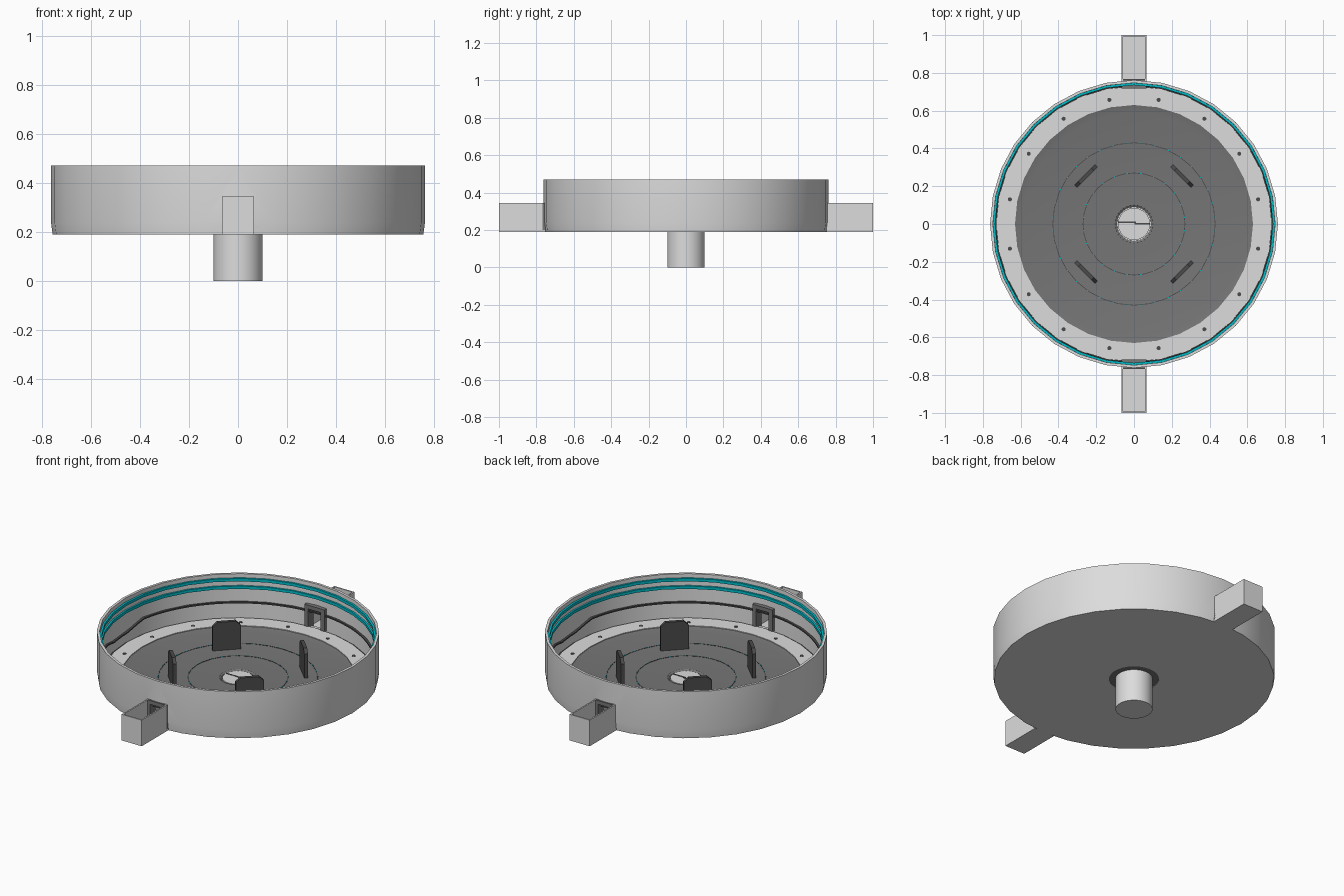
import bpy, bmesh, math
from mathutils import Matrix, Vector

if "Cube" in bpy.data.objects:
    bpy.data.objects.remove(bpy.data.objects["Cube"])

SEG = 32


def material(name, rgb):
    m = bpy.data.materials.new(name)
    m.diffuse_color = (*rgb, 1)
    m.use_nodes = True
    m.node_tree.nodes["Principled BSDF"].inputs["Base Color"].default_value = m.diffuse_color
    return m


LIGHT = material("light_grey", (0.72, 0.72, 0.72))
DARK = material("dark_grey", (0.18, 0.18, 0.18))
BLACK = material("charcoal", (0.07, 0.07, 0.07))
CYAN = material("cyan", (0.0, 0.5, 0.58))


def finish(bm, name, mat, smooth=True):
    bmesh.ops.recalc_face_normals(bm, faces=bm.faces)
    me = bpy.data.meshes.new(name)
    bm.to_mesh(me)
    bm.free()
    ob = bpy.data.objects.new(name, me)
    bpy.context.collection.objects.link(ob)
    me.materials.append(mat)
    if smooth:
        bpy.ops.object.select_all(action='DESELECT')
        ob.select_set(True)
        bpy.context.view_layer.objects.active = ob
        bpy.ops.object.shade_smooth_by_angle(angle=math.radians(30))
    return ob


def lathe(name, profile, mat, seg=SEG):
    """Revolve a closed (radius, z) outline round the z axis."""
    bm = bmesh.new()
    rings = []
    for i in range(seg):
        a = 2 * math.pi * i / seg
        rings.append([bm.verts.new((r * math.cos(a), r * math.sin(a), z)) for r, z in profile])
    n = len(profile)
    for i in range(seg):
        p, q = rings[i], rings[(i + 1) % seg]
        for j in range(n):
            k = (j + 1) % n
            bm.faces.new((p[j], q[j], q[k], p[k]))
    return finish(bm, name, mat)


def add_box(bm, x0, x1, y0, y1, z0, z1, turn=0):
    m = (Matrix.Rotation(turn, 4, 'Z')
         @ Matrix.Translation(((x0 + x1) / 2, (y0 + y1) / 2, (z0 + z1) / 2))
         @ Matrix.Diagonal((x1 - x0, y1 - y0, z1 - z0, 1)))
    bmesh.ops.create_cube(bm, size=1, matrix=m)


def add_disc(bm, r, z0, z1, x=0, y=0, seg=SEG):
    bmesh.ops.create_cone(bm, cap_ends=True, segments=seg, radius1=r, radius2=r, depth=z1 - z0,
                          matrix=Matrix.Translation((x, y, (z0 + z1) / 2)))


# Open drum with a hole in the floor for the shaft
drum = lathe("drum", [(0.135, 0.19), (0.755, 0.19), (0.762, 0.24), (0.762, 0.47),
                      (0.747, 0.47), (0.742, 0.2), (0.135, 0.2)], LIGHT)

# Side openings through the drum wall
bm = bmesh.new()
for s in (1, -1):
    add_box(bm, -0.058, 0.058, min(s * 0.6, s * 0.85), max(s * 0.6, s * 0.85), 0.21, 0.338)
cutter = finish(bm, "opening_cutter", LIGHT, False)
cutter.hide_render = True
mod = drum.modifiers.new("openings", 'BOOLEAN')
mod.operation, mod.object, mod.solver = 'DIFFERENCE', cutter, 'EXACT'
bpy.context.view_layer.objects.active = drum
bpy.ops.object.modifier_apply(modifier=mod.name)
bpy.data.objects.remove(cutter)

# Open-topped trays and the frames round the openings
for s, side in ((1, "back"), (-1, "front")):
    turn = 0 if s > 0 else math.pi
    bm = bmesh.new()
    add_box(bm, -0.066, 0.066, 0.75, 1.0, 0.19, 0.2, turn)
    add_box(bm, -0.066, 0.066, 0.992, 1.0, 0.2, 0.345, turn)
    for x in (-0.066, 0.058):
        add_box(bm, x, x + 0.008, 0.75, 0.992, 0.2, 0.345, turn)
    finish(bm, side + "_tray", LIGHT, False)
    bm = bmesh.new()
    for x in (-0.066, 0.042):
        add_box(bm, x, x + 0.024, 0.718, 0.768, 0.2, 0.345, turn)
    add_box(bm, -0.042, 0.042, 0.718, 0.768, 0.322, 0.345, turn)
    finish(bm, side + "_opening_frame", DARK, False)

# Rotating plate, dark gap and bolted outer ring
lathe("rotor_plate", [(0.09, 0.196), (0.1, 0.203), (0.59, 0.203), (0.632, 0.212),
                      (0.632, 0.201), (0.09, 0.192)], DARK)
lathe("gap_ring", [(0.72, 0.2), (0.742, 0.2), (0.742, 0.208), (0.72, 0.208)], BLACK)
lathe("outer_ring", [(0.63, 0.2), (0.73, 0.2), (0.73, 0.216), (0.63, 0.216)], LIGHT)
bm = bmesh.new()
for i in range(16):
    a = math.radians(11.25 + 22.5 * i)
    add_disc(bm, 0.011, 0.21, 0.218, 0.67 * math.cos(a), 0.67 * math.sin(a), 10)
finish(bm, "ring_bolts", BLACK, False)

# Fine seams with small lights on the plate
for r, n in ((0.27, 24), (0.43, 36)):
    lathe("plate_seam", [(r - 0.002, 0.2), (r + 0.002, 0.2), (r + 0.002, 0.2045),
                         (r - 0.002, 0.2045)], BLACK)
    bm = bmesh.new()
    for i in range(n):
        a = 2 * math.pi * (i + 0.5) / n
        add_disc(bm, 0.004, 0.2, 0.206, r * math.cos(a), r * math.sin(a), 6)
    finish(bm, "seam_lights", CYAN, False)

# Shaft with a slotted top
bm = bmesh.new()
add_disc(bm, 0.1, 0.0, 0.19)
add_disc(bm, 0.085, 0.19, 0.199)
finish(bm, "shaft", LIGHT)
bm = bmesh.new()
add_box(bm, -0.084, 0.01, 0.005, 0.013, 0.195, 0.201)
add_box(bm, 0.002, 0.084, -0.003, 0.005, 0.195, 0.201)
finish(bm, "shaft_slot", BLACK, False)

# Four upright paddles with clipped top corners
outline = [(-0.077, 0.2), (0.077, 0.2), (0.077, 0.345), (0.05, 0.37), (-0.05, 0.37), (-0.077, 0.345)]
for i in range(4):
    bm = bmesh.new()
    f = bm.faces.new([bm.verts.new((0.35, y, z)) for y, z in outline])
    out = bmesh.ops.extrude_face_region(bm, geom=[f])
    bmesh.ops.translate(bm, vec=Vector((0.02, 0, 0)),
                        verts=[v for v in out["geom"] if isinstance(v, bmesh.types.BMVert)])
    bmesh.ops.rotate(bm, verts=bm.verts, matrix=Matrix.Rotation(math.radians(45 + 90 * i), 3, 'Z'))
    finish(bm, "paddle", BLACK, False)

# Cyan bands on the inner wall
for z in (0.385, 0.43):
    lathe("cyan_band", [(0.735, z), (0.748, z), (0.748, z + 0.017), (0.735, z + 0.017)], CYAN)

# Cable round the wall, dipping on the left and right
bm = bmesh.new()
rings = []
N = 96
for i in range(N):
    a = 2 * math.pi * i / N
    off = abs((math.degrees(a) - 5 + 90) % 180 - 90)
    z = 0.305 - 0.035 * min(1, max(0, (16 - off) / 10))
    c, s = math.cos(a), math.sin(a)
    rings.append([bm.verts.new((r * c, r * s, z + dz)) for r, dz in
                  ((0.729, -0.004), (0.743, -0.004), (0.743, 0.004), (0.729, 0.004))])
for i in range(N):
    p, q = rings[i], rings[(i + 1) % N]
    for j in range(4):
        k = (j + 1) % 4
        bm.faces.new((p[j], q[j], q[k], p[k]))
finish(bm, "wall_cable", BLACK)
